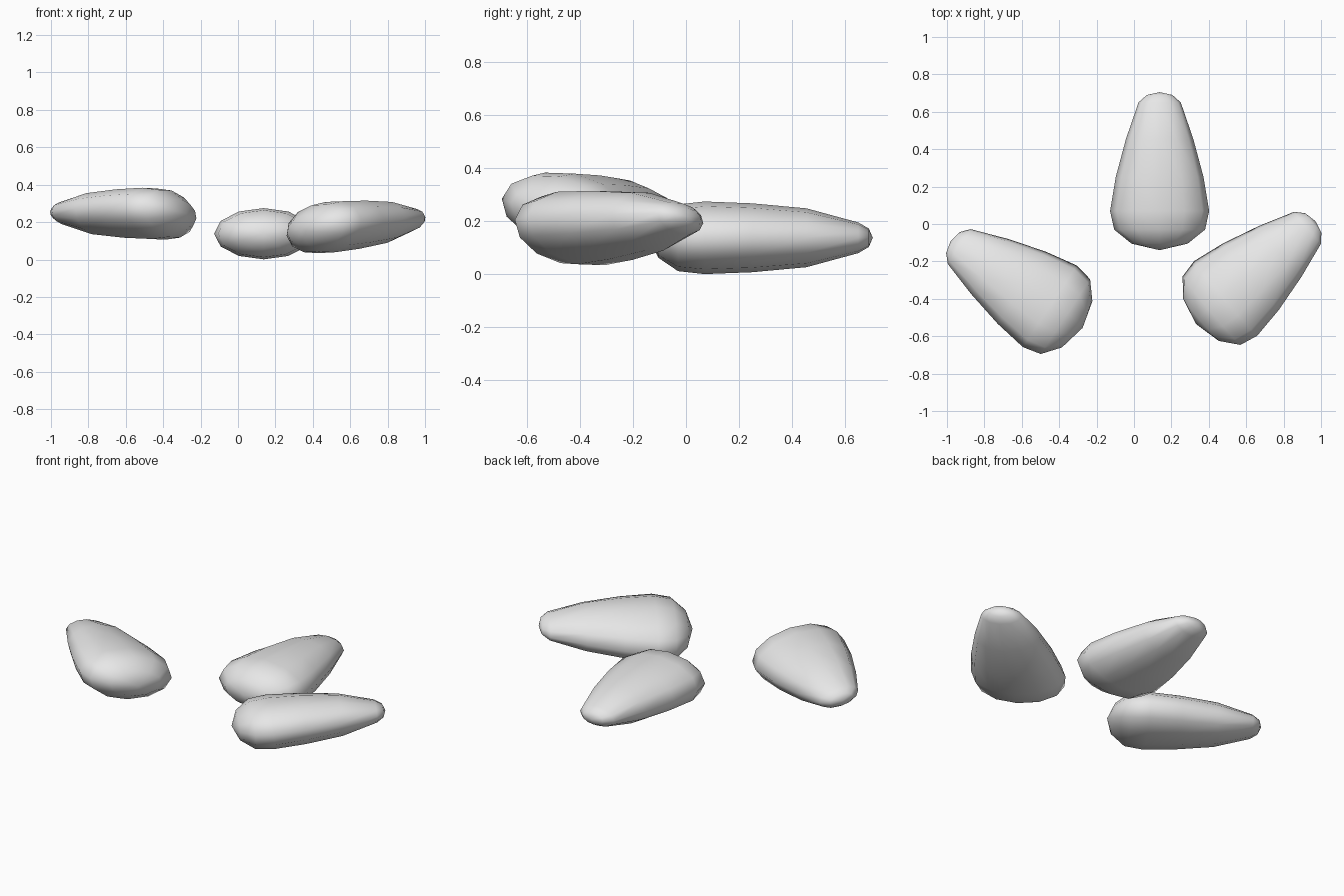
import bpy
import bmesh
from math import sin, cos, pi, radians
from mathutils import Matrix

cube = bpy.data.objects.get("Cube")
if cube:
    bpy.data.objects.remove(cube, do_unlink=True)

# One plain stone colour
grey = bpy.data.materials.new("stone grey")
grey.use_nodes = True
colour = (0.8, 0.8, 0.8, 1)
grey.diffuse_color = colour
grey.node_tree.nodes["Principled BSDF"].inputs["Base Color"].default_value = colour

# Sections along the stone: (position, half width, half height)
SECTIONS = [(-0.175, 0.15, 0.075), (-0.1, 0.243, 0.126), (0, 0.265, 0.137),
            (0.18, 0.235, 0.13), (0.385, 0.18, 0.111),
            (0.58, 0.113, 0.058), (0.62, 0.068, 0.035)]
BLUNT_END, TIP = -0.21, 0.635
SIDES = 12


def stone_mesh():
    """Loft elliptical sections into a tapered pebble closed by a pole at each end."""
    bm = bmesh.new()
    rings = []
    for y, w, h in SECTIONS:
        angles = [2 * pi * i / SIDES for i in range(SIDES)]
        rings.append([bm.verts.new((w * cos(a), y, h * sin(a))) for a in angles])
    blunt = bm.verts.new((0, BLUNT_END, 0))
    tip = bm.verts.new((0, TIP, 0))
    for i in range(SIDES):
        j = (i + 1) % SIDES
        for a, b in zip(rings, rings[1:]):
            bm.faces.new((a[i], a[j], b[j], b[i]))
        bm.faces.new((blunt, rings[0][j], rings[0][i]))
        bm.faces.new((tip, rings[-1][i], rings[-1][j]))
    bmesh.ops.recalc_face_normals(bm, faces=bm.faces)
    for f in bm.faces:
        f.smooth = True
    mesh = bpy.data.meshes.new("stone")
    bm.to_mesh(mesh)
    bm.free()
    mesh.materials.append(grey)
    return mesh


def place(name, mesh, location, heading, pitch=0, roll=0):
    ob = bpy.data.objects.new(name, mesh)
    bpy.context.collection.objects.link(ob)
    ob.matrix_world = (Matrix.Translation(location)
                       @ Matrix.Rotation(radians(heading), 4, "Z")
                       @ Matrix.Rotation(radians(pitch), 4, "X")
                       @ Matrix.Rotation(radians(roll), 4, "Y"))


# Three copies, fanned out with the blunt ends inward
stone = stone_mesh()
place("back_stone", stone, (0.137, 0.07, 0.138), 0)
place("right_stone", stone, (-0.45, -0.44, 0.245), 56.6, 0, 9.5)
place("left_stone", stone, (0.49, -0.398, 0.173), -49.2, 3.8, -9.5)
